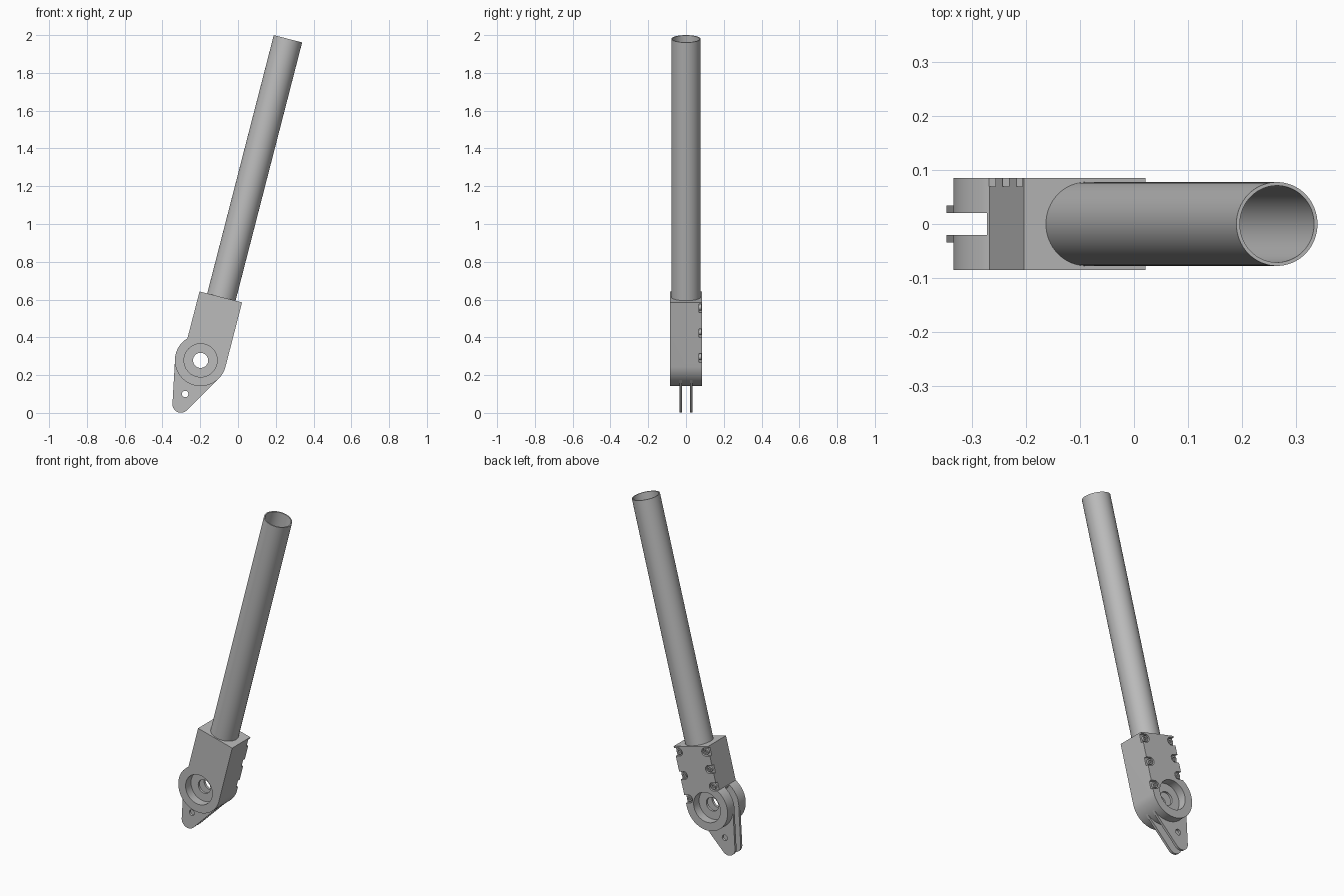
import bpy
import bmesh
from math import radians, cos, sin, pi
from mathutils import Matrix, Vector

old = bpy.data.objects.get("Cube")
if old:
    bpy.data.objects.remove(old, do_unlink=True)

grey = bpy.data.materials.new("plain grey")
grey.use_nodes = True
grey.diffuse_color = (0.5, 0.5, 0.5, 1)
grey.node_tree.nodes["Principled BSDF"].inputs["Base Color"].default_value = (0.5, 0.5, 0.5, 1)

# Pivot hole centre and leaning frame: local x across, local z along the tube
PIVOT = Vector((-0.198, 0, 0.278))
FRAME = Matrix.Translation(PIVOT) @ Matrix.Rotation(radians(14.45), 4, 'Y')
HALF = 0.0855      # half depth of the block
GAP = 0.02         # half width of the clevis gap
PLATE = 0.0345     # outer face of the lug plates
BOSS = 0.136       # boss radius
LEFT, RIGHT, TOP = -0.0966, BOSS, 0.352
AXIS = 0.023       # tube axis offset from the pivot


def make(name, bm, matrix):
    bmesh.ops.transform(bm, matrix=matrix, verts=bm.verts)
    bmesh.ops.recalc_face_normals(bm, faces=bm.faces)
    mesh = bpy.data.meshes.new(name)
    bm.to_mesh(mesh)
    bm.free()
    mesh.materials.append(grey)
    obj = bpy.data.objects.new(name, mesh)
    bpy.context.scene.collection.objects.link(obj)
    return obj


def arc(cx, cz, r, a0, a1, n=48):
    angles = [radians(a0 + (a1 - a0) * i / n) for i in range(n + 1)]
    return [(cx + r * cos(a), cz + r * sin(a)) for a in angles]


def prism(name, outline, y0, y1, matrix=FRAME):
    bm = bmesh.new()
    face = bm.faces.new([bm.verts.new((x, y0, z)) for x, z in outline])
    new = bmesh.ops.extrude_face_region(bm, geom=[face])["geom"]
    moved = [v for v in new if isinstance(v, bmesh.types.BMVert)]
    bmesh.ops.translate(bm, vec=(0, y1 - y0, 0), verts=moved)
    return make(name, bm, matrix)


def disc(name, cx, cz, r, y0, y1, matrix=FRAME, n=48):
    return prism(name, arc(cx, cz, r, 0, 360, n)[:-1], y0, y1, matrix)


def rod(name, r, z0, z1):
    bm = bmesh.new()
    bmesh.ops.create_cone(bm, cap_ends=True, segments=64, radius1=r, radius2=r, depth=z1 - z0)
    return make(name, bm, FRAME @ Matrix.Translation((AXIS, 0, (z0 + z1) / 2)))


def cut(obj, cutters):
    for c in cutters:
        mod = obj.modifiers.new("cut", 'BOOLEAN')
        mod.operation, mod.solver, mod.object = 'DIFFERENCE', 'EXACT', c
    bpy.context.view_layer.update()
    graph = bpy.context.evaluated_depsgraph_get()
    mesh = bpy.data.meshes.new_from_object(obj.evaluated_get(graph))
    obj.modifiers.clear()
    obj.data = mesh
    for c in cutters:
        bpy.data.objects.remove(c, do_unlink=True)


parts = []

# Long hollow tube
tube = rod("tube", 0.0775, 0.15, 1.764)
cut(tube, [rod("tube_bore", 0.071, 0.1, 1.9)])
parts.append(tube)

# Clamp block with a round boss at its lower end
outline = [(LEFT, TOP), (RIGHT, TOP)] + arc(0, 0, BOSS, 0, -224.7, 72)
block = prism("clamp_block", outline, -HALF, HALF)
world = Matrix.Translation(PIVOT)
slot = arc(0, 0, 0.112, -100, 123) + [(-0.11, 0.17), (-0.3, 0.17), (-0.3, -0.3), (-0.05, -0.3)]
cutters = [
    prism("slot_cutter", slot, -GAP - 0.0005, GAP + 0.0005, world),
    disc("boss_cutter", 0, 0, 0.088, -0.2, 0.2),
    rod("socket_cutter", 0.076, 0.155, 0.5),
]

# Screw pockets open to both edges of the back face
R_POCKET, INSET, DEPTH = 0.0235, 0.026, 0.0165
screws = [(RIGHT, -1, u) for u in (0.319, 0.184, 0.048)]
screws += [(LEFT, 1, u) for u in (0.319, 0.219, 0.119)]
for edge, side, u in screws:
    x = edge + side * INSET
    start = -90 if side > 0 else 90
    shape = arc(x, u, R_POCKET, start, start + 180, 16)
    out = edge - side * 0.03
    shape += [(out, shape[-1][1]), (out, shape[0][1])]
    cutters.append(prism("pocket_cutter", shape, HALF - DEPTH, HALF + 0.05))
cut(block, cutters)
parts.append(block)

# Socket-head screws
for i, (edge, side, u) in enumerate(screws):
    x = edge + side * INSET
    screw = disc(f"screw_{i + 1}", x, u, 0.0165, HALF - DEPTH - 0.003, HALF - 0.003, n=24)
    cut(screw, [disc("hex_cutter", x, u, 0.009, HALF - 0.012, HALF + 0.05, n=6)])
    parts.append(screw)

# Two lug plates: boss circle tapering to a rounded tab
TAB = Vector((-0.104, -0.232))
HOLE = Vector((-0.082, -0.178))
lug = arc(0, 0, BOSS - 0.0005, -45, 176.8, 72) + arc(TAB.x, TAB.y, 0.045, 176.8, 315, 24)
for name, y0, y1 in (("front_lug_plate", -PLATE, -GAP), ("back_lug_plate", GAP, PLATE)):
    plate = prism(name, lug, y0, y1, world)
    cut(plate, [disc("pivot_cutter", 0, 0, 0.04, -0.2, 0.2, world),
                disc("pin_cutter", HOLE.x, HOLE.y, 0.017, -0.2, 0.2, world, 24)])
    parts.append(plate)

# Smooth shading with crisp edges
bpy.ops.object.select_all(action='DESELECT')
for obj in parts:
    obj.select_set(True)
bpy.context.view_layer.objects.active = parts[0]
bpy.ops.object.shade_smooth_by_angle(angle=radians(30))
